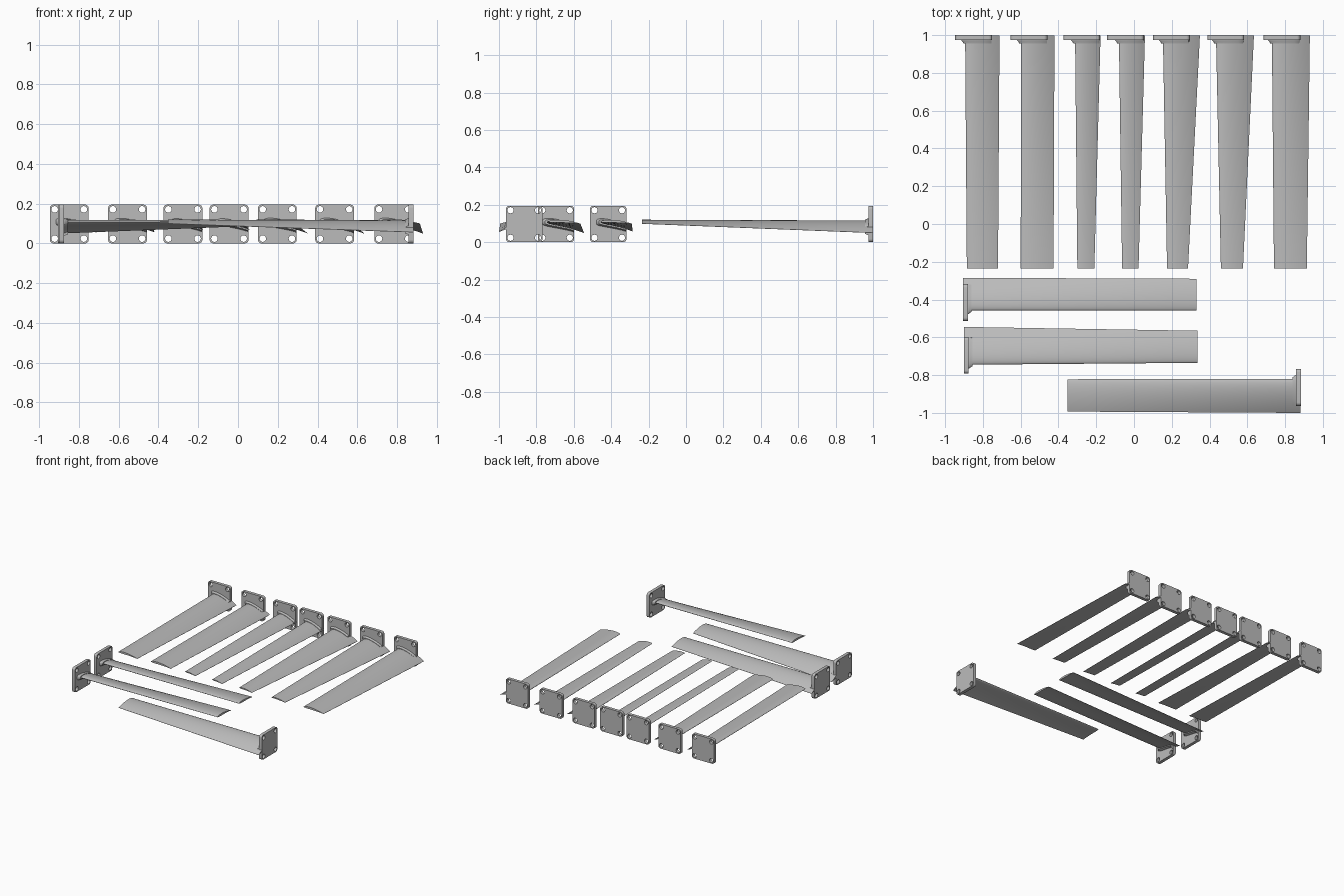
import bpy, math
from mathutils import Matrix

if "Cube" in bpy.data.objects:
    bpy.data.objects.remove(bpy.data.objects["Cube"])

grey = bpy.data.materials.new("metal_grey")
grey.diffuse_color = (0.5, 0.5, 0.5, 1)
grey.use_nodes = True
grey.node_tree.nodes["Principled BSDF"].inputs["Base Color"].default_value = grey.diffuse_color

SIZE = 0.195      # flange side
THICK = 0.025     # flange thickness
SPAN = 1.235      # root face to blade tip
MID = SIZE / 2


def add_object(name, mesh, matrix):
    ob = bpy.data.objects.new(name, mesh)
    bpy.context.collection.objects.link(ob)
    ob.matrix_world = matrix
    mesh.materials.clear()
    mesh.materials.append(grey)
    bpy.ops.object.select_all(action='DESELECT')
    ob.select_set(True)
    bpy.context.view_layer.objects.active = ob
    bpy.ops.object.shade_smooth_by_angle(angle=math.radians(35))
    return ob


def arc(cx, cy, r, a0, a1, n):
    return [(cx + r * math.cos(a0 + (a1 - a0) * i / n),
             cy + r * math.sin(a0 + (a1 - a0) * i / n)) for i in range(n + 1)]


def flange_mesh():
    # rounded square plate with four bolt holes
    cu = bpy.data.curves.new("flange_profile", 'CURVE')
    cu.dimensions = '2D'
    cu.fill_mode = 'BOTH'
    cu.extrude = THICK / 2
    r, inset = 0.018, MID - 0.024
    outline = []
    for k, (sx, sy) in enumerate([(1, 1), (-1, 1), (-1, -1), (1, -1)]):
        a = k * math.pi / 2
        outline += arc(sx * (MID - r), sy * (MID - r), r, a, a + math.pi / 2, 5)
    loops = [outline]
    for sx in (-1, 1):
        for sy in (-1, 1):
            loops.append(arc(sx * inset, sy * inset, 0.0165, 0, 2 * math.pi, 20)[:-1])
    for pts in loops:
        sp = cu.splines.new('POLY')
        sp.points.add(len(pts) - 1)
        for p, (x, y) in zip(sp.points, pts):
            p.co = (x, y, 0, 1)
        sp.use_cyclic_u = True
    tmp = bpy.data.objects.new("flange_profile", cu)
    bpy.context.collection.objects.link(tmp)
    bpy.context.view_layer.update()
    mesh = bpy.data.meshes.new_from_object(
        tmp.evaluated_get(bpy.context.evaluated_depsgraph_get()))
    bpy.data.objects.remove(tmp)
    mesh.transform(Matrix.Translation((0, -THICK / 2, MID)) @ Matrix.Rotation(math.pi / 2, 4, 'X'))
    return mesh


def section(lead, trail, z0, z1, thick, camber, n=14, grow=0.0, limit=9.0):
    # cambered airfoil loop: upper side back to front, then lower side
    def point(t, side):
        half = thick * (1.48 * math.sqrt(t) - 0.63 * t - 1.76 * t**2 + 1.42 * t**3 - 0.507 * t**4)
        half = max(half, 0.0) * 2.0 + 0.0012 * t + grow
        x = lead - grow + (trail - lead + grow) * t
        return (min(x, limit), z0 + (z1 - z0) * t + camber * 4 * t * (1 - t) + side * half / 2)
    ts = [0.5 * (1 - math.cos(math.pi * i / n)) for i in range(n + 1)]
    return [point(t, 1) for t in reversed(ts)] + [point(t, -1) for t in ts]


def loft(name, rings):
    # rings: list of (distance from root, section loop)
    verts = [(x, -s, z) for s, ring in rings for x, z in ring]
    n, m = len(rings[0][1]), len(rings)
    faces = [(j * n + i, j * n + (i + 1) % n, (j + 1) * n + (i + 1) % n, (j + 1) * n + i)
             for j in range(m - 1) for i in range(n)]
    faces += [tuple(reversed(range(n))), tuple(range((m - 1) * n, m * n))]
    mesh = bpy.data.meshes.new(name)
    mesh.from_pydata(verts, [], faces)
    mesh.validate()
    return mesh


def build(i, matrix, lead0, trail0, lead1, trail1):
    add_object(f"flange_{i}", flange_mesh(), matrix)

    # twisted, tapering blade
    rings = []
    for k in range(13):
        f = k / 12
        mix = lambda a, b: a + (b - a) * f
        lead, trail = mix(lead0, lead1), mix(trail0, trail1)
        chord = trail - lead
        rings.append((0.001 + f * (SPAN - 0.001),
                      section(lead, trail, mix(0.108, 0.110),
                              mix(0.108 - 0.29 * (trail0 - lead0), 0.099),
                              chord * mix(0.13, 0.09), chord * mix(0.06, 0.04))))
    add_object(f"blade_{i}", loft("blade", rings), matrix)

    # flared collar joining blade to flange
    chord = trail0 - lead0
    collar = [(s, section(lead0, trail0, 0.108, 0.108 - 0.29 * chord, chord * 0.13,
                          chord * 0.06, grow=g, limit=MID - 0.002))
              for s, g in [(THICK - 0.003, 0.022), (THICK + 0.004, 0.020),
                           (THICK + 0.010, 0.014), (THICK + 0.019, 0.009)]]
    add_object(f"collar_{i}", loft("collar", collar), matrix)


# back row: flange centre x, then root and tip edge positions
row = [(-0.849, -0.894, -0.712, -0.885, -0.720),
       (-0.556, -0.598, -0.421, -0.600, -0.426),
       (-0.277, -0.312, -0.177, -0.300, -0.210),
       (-0.045, -0.080, 0.058, -0.063, 0.024),
       (0.198, 0.153, 0.349, 0.175, 0.286),
       (0.486, 0.434, 0.635, 0.460, 0.577),
       (0.783, 0.730, 0.931, 0.741, 0.915)]
for i, (c, *edges) in enumerate(row, 1):
    build(i, Matrix.Translation((c, 1, 0)), *[e - c for e in edges])

# front blades lying across: root x, flange centre y, turn, edges
side = [(-0.905, -0.416, 1, -0.457, -0.285, -0.457, -0.290),
        (-0.900, -0.695, 1, -0.745, -0.545, -0.735, -0.565),
        (0.883, -0.865, -1, -0.820, -1.000, -0.822, -0.993)]
for i, (x, c, turn, *edges) in enumerate(side, 8):
    m = Matrix.Translation((x, c, 0)) @ Matrix.Rotation(turn * math.pi / 2, 4, 'Z')
    build(i, m, *[(e - c) * turn for e in edges])
